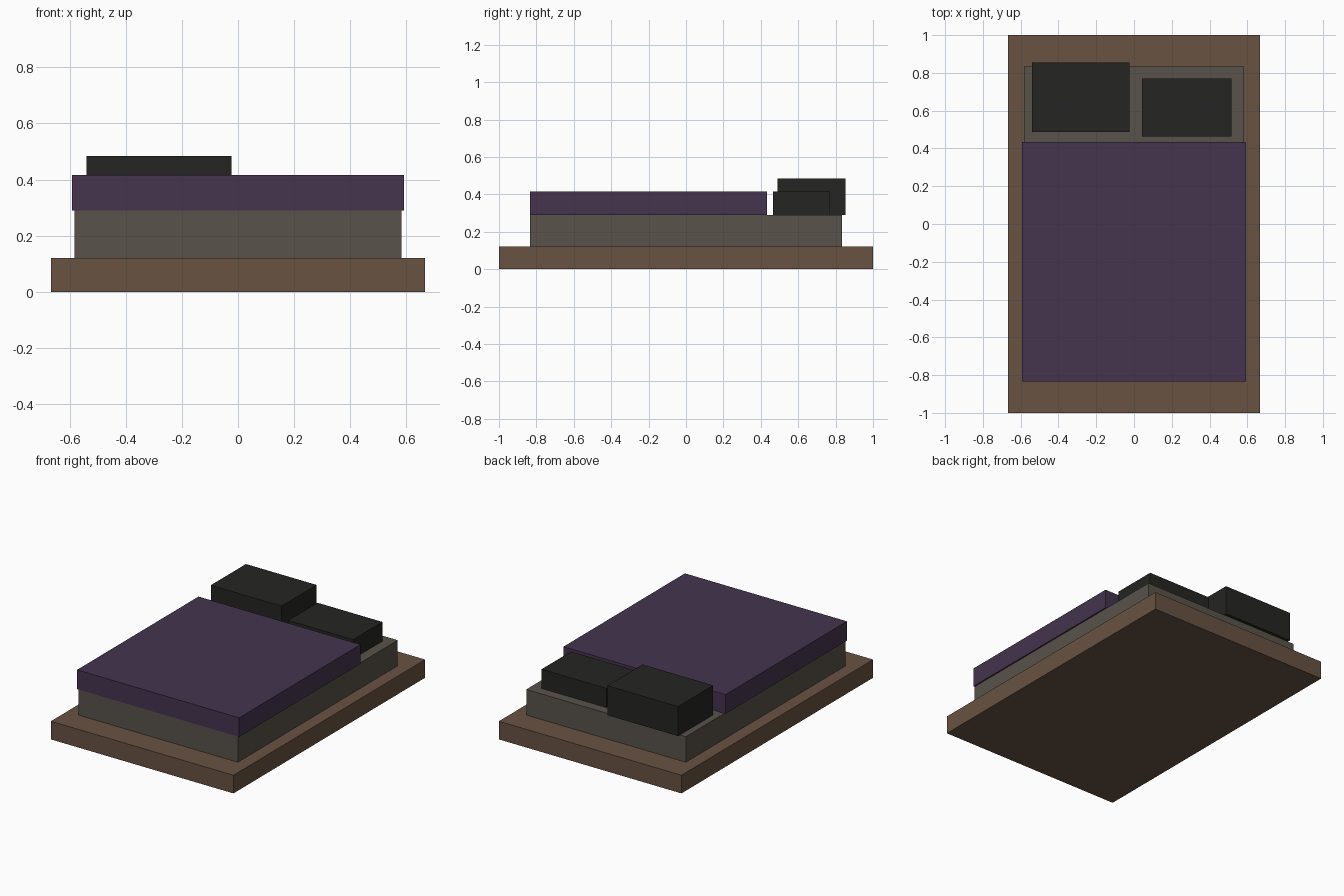
import bpy

if "Cube" in bpy.data.objects:
    bpy.data.objects.remove(bpy.data.objects["Cube"])


def material(name, color):
    mat = bpy.data.materials.new(name)
    mat.diffuse_color = (*color, 1.0)
    mat.use_nodes = True
    mat.node_tree.nodes["Principled BSDF"].inputs["Base Color"].default_value = mat.diffuse_color
    return mat


def box(name, low, high, mat):
    """Axis-aligned box between two opposite corners."""
    centre = [(a + b) / 2 for a, b in zip(low, high)]
    bpy.ops.mesh.primitive_cube_add(size=1, location=centre)
    obj = bpy.context.object
    obj.name = name
    obj.scale = [b - a for a, b in zip(low, high)]
    bpy.ops.object.transform_apply(location=False, rotation=False, scale=True)
    obj.data.materials.append(mat)
    return obj


wood = material("wood", (0.138, 0.084, 0.054))
sheet = material("sheet", (0.098, 0.084, 0.068))
purple = material("purple_cloth", (0.058, 0.034, 0.076))
dark = material("dark_cloth", (0.018, 0.018, 0.016))

BASE_TOP, MATTRESS_TOP, BLANKET_TOP = 0.12, 0.289, 0.416

# Platform and mattress
box("bed_base", (-0.667, -1.0, 0.0), (0.667, 1.0, BASE_TOP), wood)
box("mattress", (-0.583, -0.834, BASE_TOP), (0.583, 0.834, MATTRESS_TOP), sheet)

# Blanket, slightly wider than the mattress
box("blanket", (-0.592, -0.834, MATTRESS_TOP), (0.592, 0.433, BLANKET_TOP), purple)

# Pillows of different sizes
box("left_pillow", (-0.54, 0.488, MATTRESS_TOP), (-0.024, 0.854, 0.484), dark)
box("right_pillow", (0.042, 0.464, MATTRESS_TOP), (0.516, 0.77, 0.416), dark)
